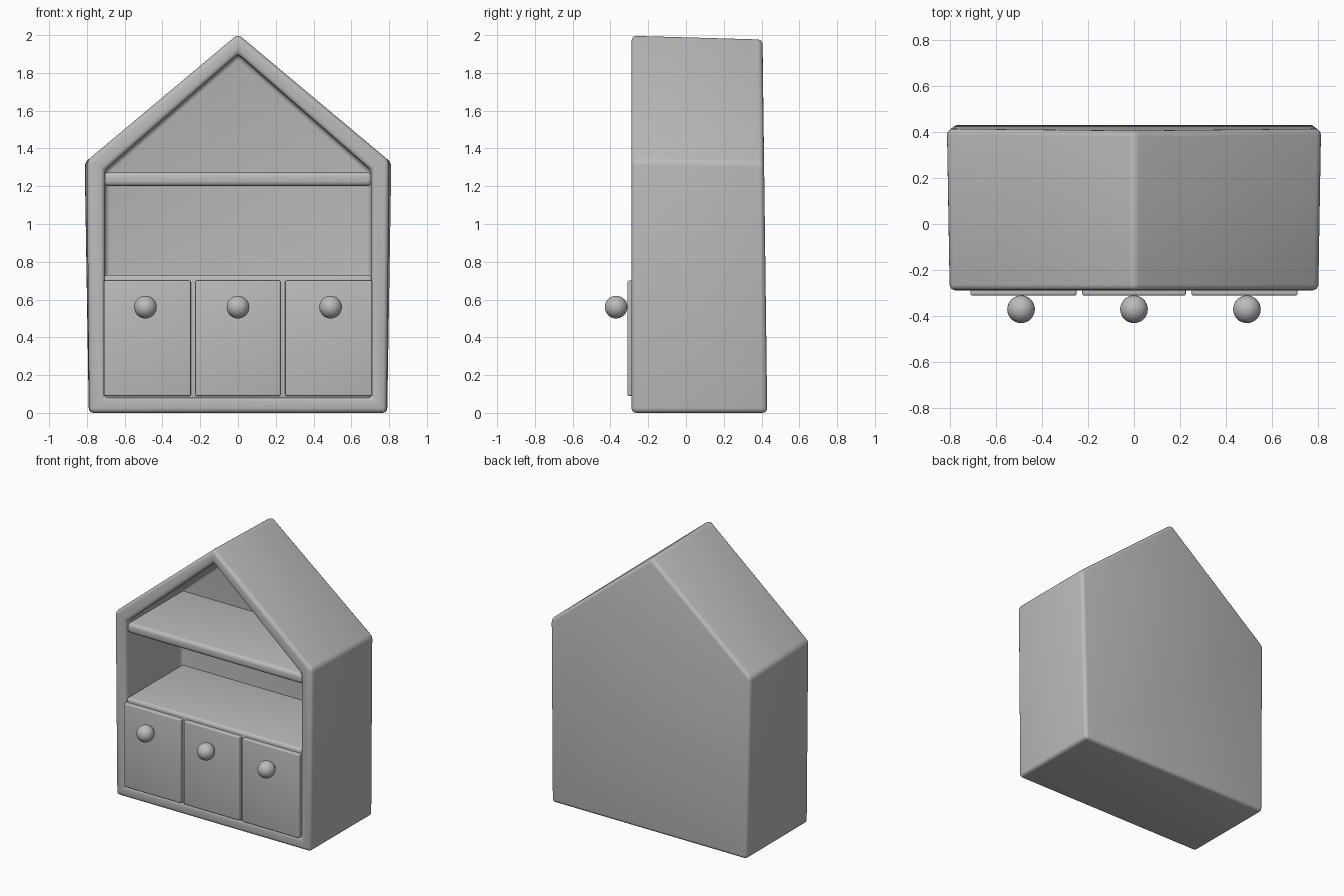
import bpy
import bmesh
from math import radians

cube = bpy.data.objects.get("Cube")
if cube:
    bpy.data.objects.remove(cube, do_unlink=True)

GREY = (0.5, 0.5, 0.5, 1)
grey = bpy.data.materials.new("plain grey")
grey.use_nodes = True
grey.diffuse_color = GREY
grey.node_tree.nodes["Principled BSDF"].inputs["Base Color"].default_value = GREY


def finish(obj, bevel=0, segments=4):
    """Give an object its material, rounded edges and smooth shading."""
    obj.data.materials.append(grey)
    bpy.ops.object.select_all(action="DESELECT")
    obj.select_set(True)
    bpy.context.view_layer.objects.active = obj
    if bevel:
        mod = obj.modifiers.new("rounded edges", "BEVEL")
        mod.width, mod.segments = bevel, segments
        mod.limit_method, mod.angle_limit = "ANGLE", radians(25)
        bpy.ops.object.modifier_apply(modifier=mod.name)
    bpy.ops.object.shade_smooth_by_angle(angle=radians(30))


def box(name, x, y, z, bevel):
    """Box from (low, high) pairs on each axis."""
    spans = (x, y, z)
    bpy.ops.mesh.primitive_cube_add(size=1)
    obj = bpy.context.object
    obj.name = name
    for v in obj.data.vertices:
        v.co = [lo if c < 0 else hi for c, (lo, hi) in zip(v.co, spans)]
    finish(obj, bevel)
    return obj


def house_ring(bm, floor_half, eave_half, floor, eave, apex, y_floor, y_apex):
    """Five corners of a gabled outline, leaning from y_floor to y_apex."""
    points = [(-floor_half, floor), (floor_half, floor), (eave_half, eave),
              (0, apex), (-eave_half, eave)]
    lean = (y_apex - y_floor) / (apex - floor)
    return [bm.verts.new((x, y_floor + lean * (z - floor), z)) for x, z in points]


# House-shaped case: slightly flared outer shell with a recessed interior
bm = bmesh.new()
rings = [
    house_ring(bm, 0.79, 0.812, 0, 1.325, 1.986, 0.43, 0.405),      # outer back
    house_ring(bm, 0.788, 0.80, 0, 1.335, 2.006, -0.288, -0.288),   # outer front
    house_ring(bm, 0.705, 0.705, 0.085, 1.285, 1.90, -0.288, -0.288),  # inner front
    house_ring(bm, 0.705, 0.705, 0.085, 1.285, 1.90, 0.36, 0.36),   # inner back
]
for a, b in zip(rings, rings[1:]):
    for i in range(5):
        j = (i + 1) % 5
        bm.faces.new((a[i], a[j], b[j], b[i]))
bm.faces.new(rings[0])
bm.faces.new(rings[-1])
bmesh.ops.recalc_face_normals(bm, faces=bm.faces)
mesh = bpy.data.meshes.new("house_case")
bm.to_mesh(mesh)
bm.free()
case = bpy.data.objects.new("house_case", mesh)
bpy.context.collection.objects.link(case)
finish(case, 0.026)

# Cupboard body with the lower shelf on top, and the attic shelf
box("cupboard_body", (-0.71, 0.71), (-0.28, 0.37), (0.07, 0.73), 0.02)
box("attic_shelf", (-0.71, 0.71), (-0.275, 0.37), (1.20, 1.275), 0.026)

# Three doors, each with a round knob
for name, left, right, knob_x in (("right", -0.71, -0.25, -0.49),
                                  ("middle", -0.225, 0.225, 0),
                                  ("left", 0.25, 0.71, 0.49)):
    box(name + "_door", (left, right), (-0.31, -0.27), (0.09, 0.70), 0.008)
    bpy.ops.mesh.primitive_uv_sphere_add(segments=32, ring_count=16, radius=0.06,
                                         location=(knob_x, -0.37, 0.56))
    knob = bpy.context.object
    knob.name = name + "_knob"
    finish(knob)
